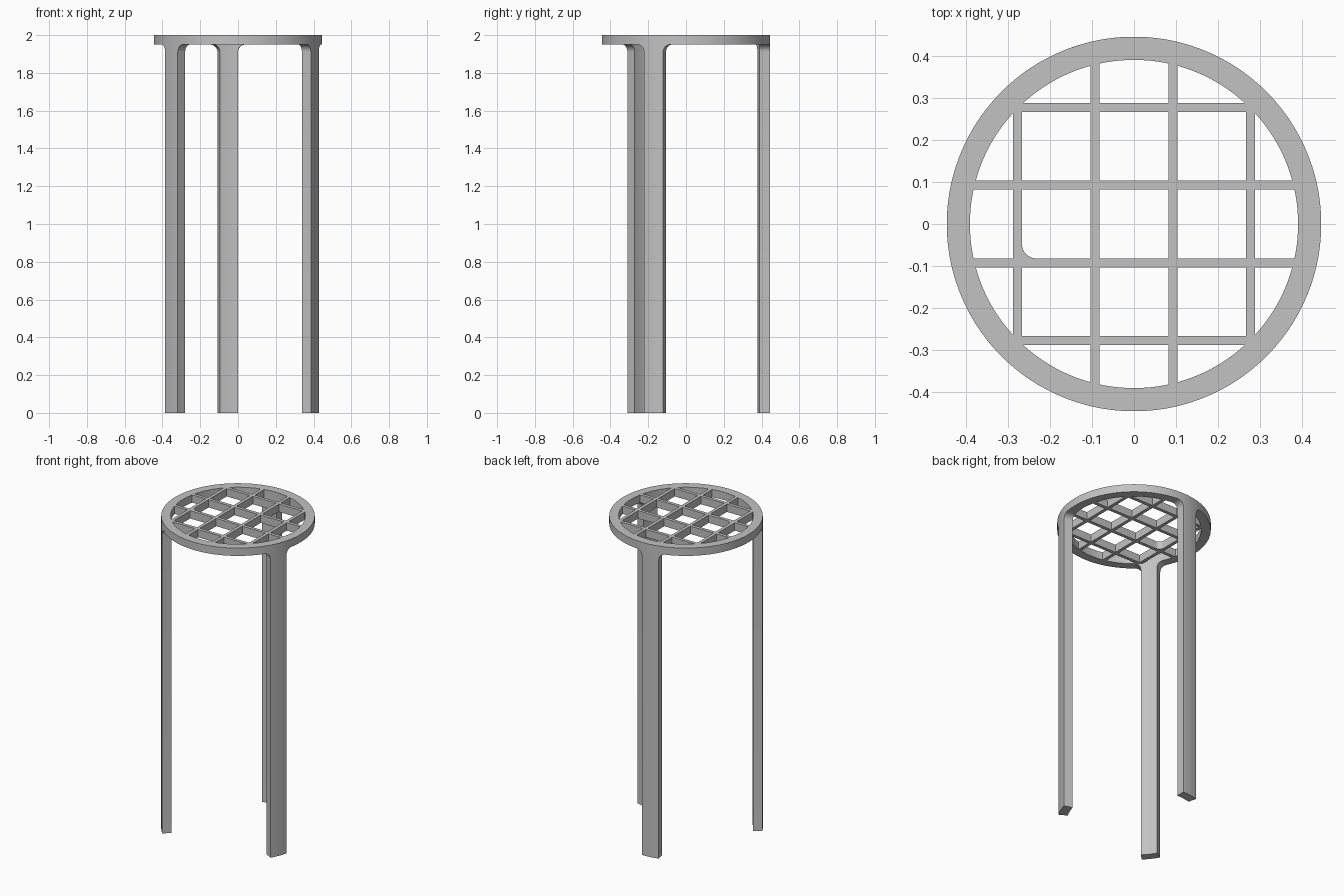
import bpy, bmesh, math
from mathutils import Matrix, Vector

OUTER, INNER = 0.445, 0.39
TOP, UNDER = 2.0, 1.95
FILLET = 0.04

cube = bpy.data.objects.get("Cube")
if cube:
    bpy.data.objects.remove(cube, do_unlink=True)

grey = bpy.data.materials.new("plain_grey")
grey.use_nodes = True
grey.diffuse_color = (0.54, 0.54, 0.54, 1)
grey.node_tree.nodes["Principled BSDF"].inputs["Base Color"].default_value = grey.diffuse_color


def add_object(name, bm):
    bmesh.ops.recalc_face_normals(bm, faces=bm.faces)
    mesh = bpy.data.meshes.new(name)
    bm.to_mesh(mesh)
    bm.free()
    mesh.materials.append(grey)
    obj = bpy.data.objects.new(name, mesh)
    bpy.context.collection.objects.link(obj)
    return obj


def disc(name, radius, low, high):
    bm = bmesh.new()
    bmesh.ops.create_cone(bm, cap_ends=True, segments=144, radius1=radius, radius2=radius,
                          depth=high - low, matrix=Matrix.Translation((0, 0, (low + high) / 2)))
    return add_object(name, bm)


def boolean(obj, other, operation):
    mod = obj.modifiers.new(operation.lower(), "BOOLEAN")
    mod.operation, mod.object, mod.solver = operation, other, "EXACT"


def hide(obj):
    obj.hide_render = True
    obj.hide_set(True)


# Openings between the lattice bars, trimmed to the inside of the rim
half_bar = 0.0105
bars = [-0.277, -0.0925, 0.0925, 0.277]
edges = [-0.5] + bars + [0.5]
spans = [(a + half_bar, b - half_bar) for a, b in zip(edges, edges[1:])]
bm = bmesh.new()
for i, (x0, x1) in enumerate(spans):
    for j, (y0, y1) in enumerate(spans):
        if i in (0, 4) and j in (0, 4):
            continue
        place = Matrix.Translation(((x0 + x1) / 2, (y0 + y1) / 2, 1.975))
        size = Matrix.Diagonal((x1 - x0, y1 - y0, 0.3, 1))
        verts = bmesh.ops.create_cube(bm, size=1, matrix=place @ size)["verts"]
        if (i, j) == (1, 2):
            # One opening has a single rounded corner
            corner = [v for v in verts if v.co.x < x0 + 0.001 and v.co.y < y0 + 0.001]
            edge = bm.edges.get(corner)
            bmesh.ops.bevel(bm, geom=[edge], offset=0.035, segments=8,
                            profile=0.5, affect="EDGES")
openings = add_object("opening_cutter", bm)
inside = disc("rim_inside_cutter", INNER, 1.9, 2.05)
boolean(openings, inside, "INTERSECT")

# Seat: rim and lattice in one piece
seat = disc("seat", OUTER, UNDER, TOP)
boolean(seat, openings, "DIFFERENCE")
bpy.context.view_layer.update()
depsgraph = bpy.context.evaluated_depsgraph_get()
seat_mesh = bpy.data.meshes.new_from_object(seat.evaluated_get(depsgraph))
seat.modifiers.clear()
seat.data = seat_mesh
hide(openings)
hide(inside)


# Leg: flat outline flared at the top, thickened, then bent round the rim
def make_leg(name, angle):
    half = 0.055
    right = [(half, 0)]
    for k in range(9):
        t = math.pi / 2 * k / 8
        right.append((half + FILLET * (1 - math.cos(t)), UNDER - FILLET + FILLET * math.sin(t)))
    outline = right + [(-x, z) for x, z in reversed(right)]
    bm = bmesh.new()
    bm.faces.new([bm.verts.new((x, 0, z)) for x, z in outline])
    for k in range(-9, 10):
        bmesh.ops.bisect_plane(bm, geom=bm.verts[:] + bm.edges[:] + bm.faces[:],
                               plane_co=(k * 0.0097, 0, 0), plane_no=(1, 0, 0))
    grown = bmesh.ops.extrude_face_region(bm, geom=bm.faces[:])["geom"]
    for v in grown:
        if isinstance(v, bmesh.types.BMVert):
            v.co.y = OUTER - INNER
    for v in bm.verts:
        turn = angle + v.co.x / OUTER
        radius = OUTER - v.co.y
        v.co = Vector((radius * math.cos(turn), radius * math.sin(turn), v.co.z))
    return add_object(name, bm)


parts = [seat]
for name, degrees in (("back_leg", 97.1), ("front_right_leg", 217.1), ("front_left_leg", 337.1)):
    parts.append(make_leg(name, math.radians(degrees)))

# Smooth the curved sides and keep the edges crisp
bpy.ops.object.select_all(action="DESELECT")
for obj in parts:
    obj.select_set(True)
bpy.context.view_layer.objects.active = seat
bpy.ops.object.shade_smooth_by_angle(angle=math.radians(30))
